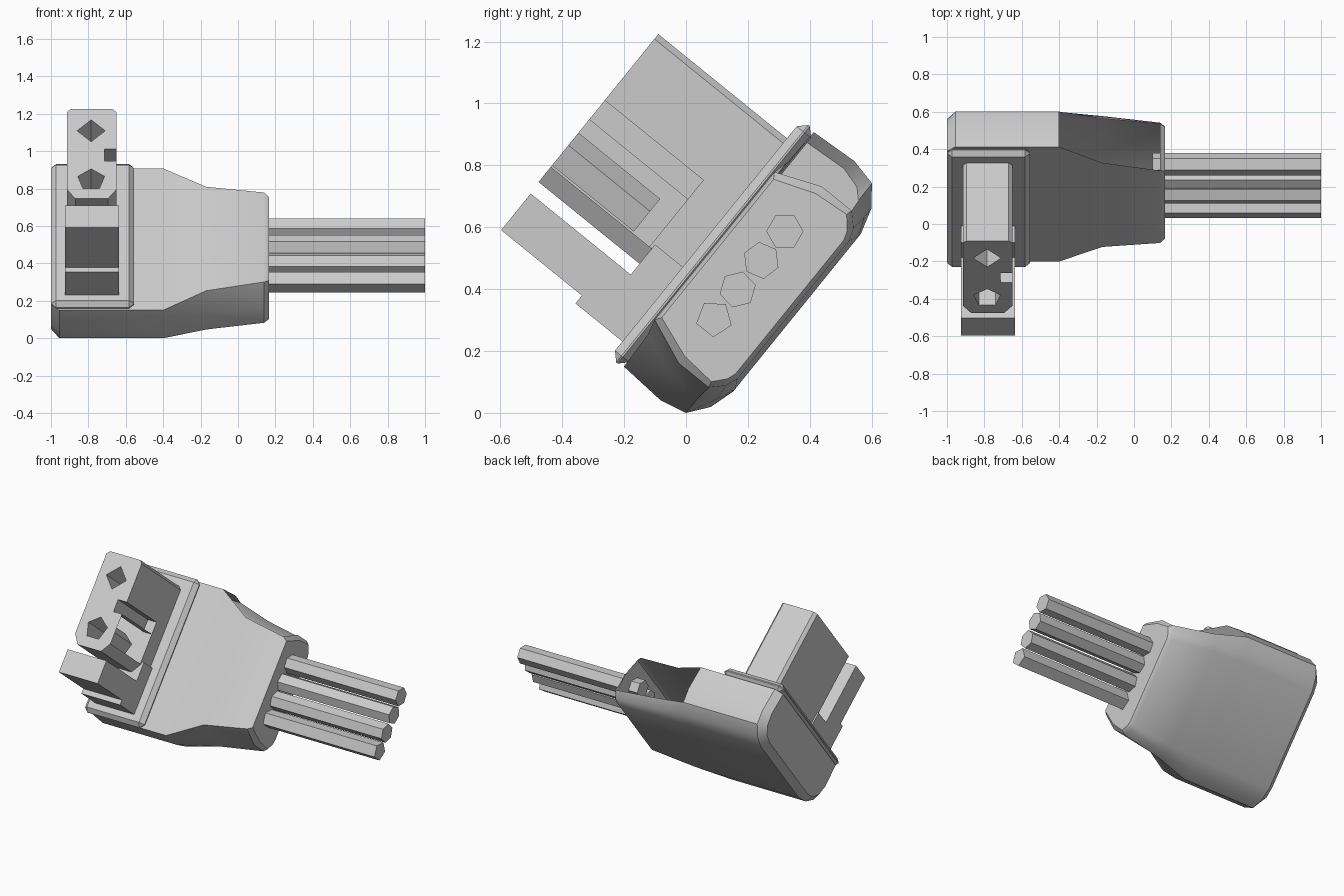
import bpy, bmesh, math

cube = bpy.data.objects.get("Cube")
if cube:
    bpy.data.objects.remove(cube, do_unlink=True)

TILT = math.radians(51)   # the whole connector leans about the x axis

grey = bpy.data.materials.new("plain_grey")
grey.use_nodes = True
grey.diffuse_color = (0.6, 0.6, 0.6, 1)
grey.node_tree.nodes["Principled BSDF"].inputs["Base Color"].default_value = (0.6, 0.6, 0.6, 1)


def finish(name, bm):
    """Turn a bmesh into a tilted grey object."""
    bmesh.ops.recalc_face_normals(bm, faces=bm.faces[:])
    mesh = bpy.data.meshes.new(name)
    bm.to_mesh(mesh)
    bm.free()
    mesh.materials.append(grey)
    obj = bpy.data.objects.new(name, mesh)
    bpy.context.collection.objects.link(obj)
    obj.rotation_euler.x = TILT
    return obj


def loft(rings):
    """Join closed rings of points and cap both ends."""
    bm = bmesh.new()
    loops = [[bm.verts.new(p) for p in ring] for ring in rings]
    n = len(loops[0])
    for low, high in zip(loops, loops[1:]):
        for i in range(n):
            j = (i + 1) % n
            bm.faces.new((low[i], low[j], high[j], high[i]))
    bm.faces.new(loops[0])
    bm.faces.new(loops[-1])
    return bm


def along_x(name, profile, x0, x1):
    return finish(name, loft([[(x, p, q) for p, q in profile] for x in (x0, x1)]))


def upright(name, profile, h0, h1):
    return finish(name, loft([[(p, q, h) for p, q in profile] for h in (h0, h1)]))


def polygon(cx, cy, r, sides, turn=0.0):
    return [(cx + r * math.cos(turn + math.tau * i / sides),
             cy + r * math.sin(turn + math.tau * i / sides)) for i in range(sides)]


# Shell: half sections mirrored across its width, lofted along x
full = [(-.01, .25), (-.02, .09), (0, 0), (.065, -.05), (.15, -.075)]
stations = [
    (-1.0, [(.03, .25), (.02, .1), (.04, .03), (.09, -.02), (.16, -.035)]),
    (-.955, full),
    (-.4, full),
    (-.17, [(.12, .255), (.07, .12), (.06, 0), (.1, -.05), (.16, -.075)]),
    (.14, [(.17, .268), (.11, .12), (.11, -.005), (.15, -.045), (.19, -.06)]),
    (.165, [(.19, .255), (.14, .12), (.13, 0), (.17, -.035), (.2, -.045)]),
]
rings = []
for x, half in stations:
    mirrored = [(.955 - p, q) for p, q in reversed(half)]
    rings.append([(x, p, q) for p, q in half + mirrored])
bm = loft(rings)
# The upper shoulder is open
opening = [f for f in bm.faces
           if f.calc_center_median().y > .8 and f.calc_center_median().z > .03
           and -.4 < f.calc_center_median().x < .1]
bmesh.ops.delete(bm, geom=opening, context="FACES")
shell = finish("shell", bm)
bpy.context.view_layer.objects.active = shell
shell.select_set(True)
bpy.ops.object.shade_smooth_by_angle(angle=math.radians(32))

# Chamfered flange around the head
flange = upright("flange", [(-1, -.015), (-.555, -.015), (-.555, .972), (-1, .972)], .245, .305)
bevel = flange.modifiers.new("chamfer", "BEVEL")
bevel.width = .027
bevel.segments = 1

# Plug housing, with a key slot on its +x side
L, R = -.915, -.65
lower = [(L, .343), (L + .045, .28), (R - .045, .28), (R, .343)]
upper = [(R, .875), (R - .02, .895), (L + .02, .895), (L, .875)]
slot = [(R, .54), (R - .065, .54), (R - .065, .62), (R, .62)]
upright("plug_base", lower + upper, .29, .43)
plug = upright("plug_housing", lower + slot + upper, .43, .84)

# Contact holes
for a, sides in ((.747, 4), (.41, 5)):
    cutter = upright("hole_cutter", polygon(-.785, a, .075, sides, math.pi / 2), .5, .95)
    cutter.hide_render = True
    cut = plug.modifiers.new("contact_hole", "BOOLEAN")
    cut.operation = "DIFFERENCE"
    cut.solver = "EXACT"
    cut.object = cutter
    bpy.context.view_layer.update()
    baked = bpy.data.meshes.new_from_object(plug.evaluated_get(bpy.context.evaluated_depsgraph_get()))
    plug.modifiers.clear()
    plug.data = baked
    bpy.data.objects.remove(cutter, do_unlink=True)

# Open side window beneath the key slot
bm = bmesh.new()
bm.from_mesh(plug.data)
window = [f for f in bm.faces if abs(f.calc_center_median().x - R) < .005
          and .35 < f.calc_center_median().y < .53]
bmesh.ops.delete(bm, geom=window, context="FACES")
bm.to_mesh(plug.data)
bm.free()

# Latch arm and its stepped foot in one side profile
along_x("latch", [(.05, .29), (.05, .5), (.083, .5), (.083, .836), (.235, .836),
                  (.235, .42), (.36, .42), (.36, .29)], -.925, -.635)

# Row of four cables
for i in range(4):
    along_x(f"cable_{i + 1}", polygon(.294 + .121 * i, .121, .06, 5 if i == 0 else 6, .4 * i), .1, 1)
